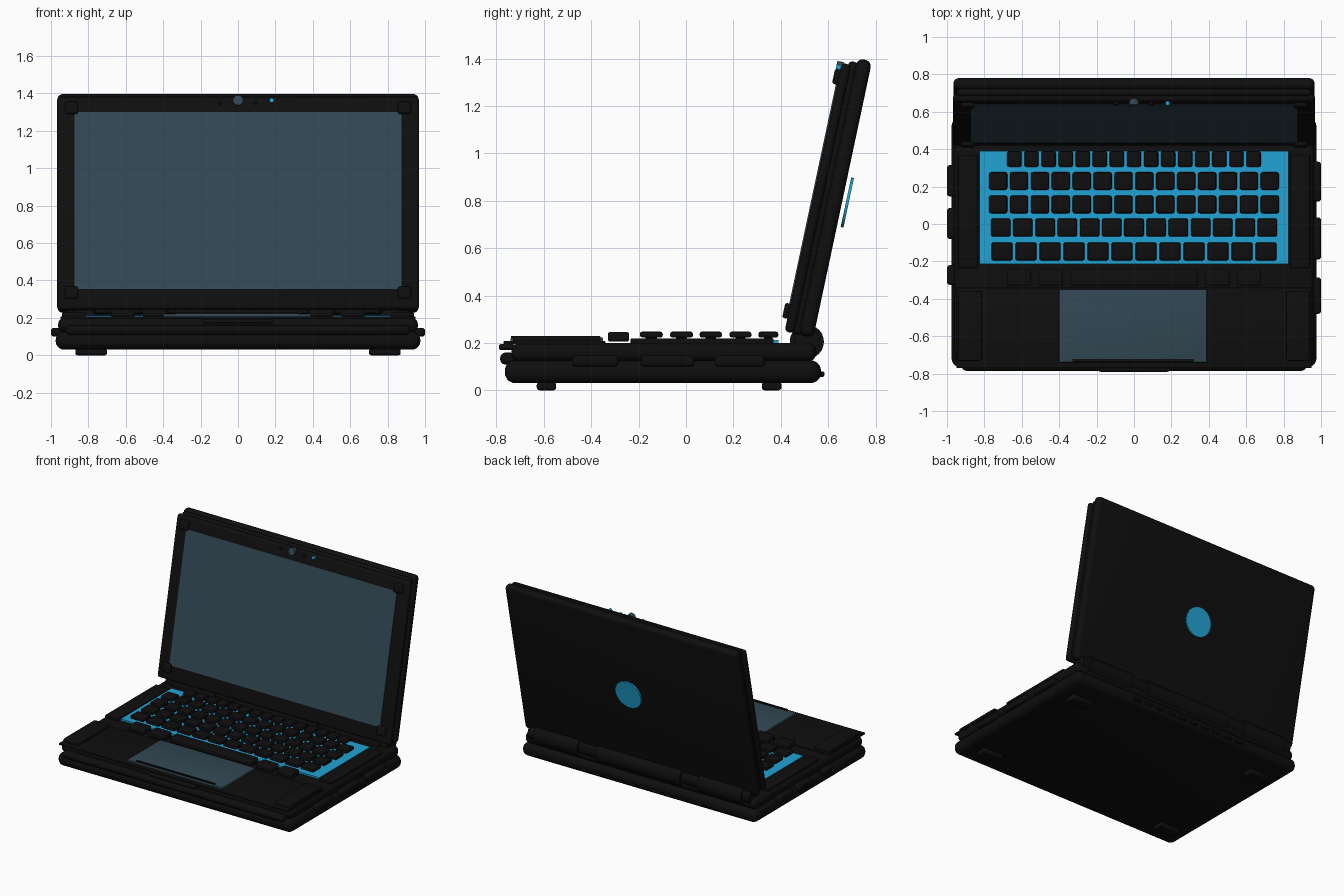
import bpy, bmesh, math
from mathutils import Matrix, Vector

if "Cube" in bpy.data.objects:
    bpy.data.objects.remove(bpy.data.objects["Cube"])


def material(name, rgb):
    m = bpy.data.materials.new(name)
    m.use_nodes = True
    m.diffuse_color = (*rgb, 1)
    bsdf = m.node_tree.nodes["Principled BSDF"]
    bsdf.inputs["Base Color"].default_value = (*rgb, 1)
    bsdf.inputs["Roughness"].default_value = 0.6
    return m


BLACK = material("matte black", (0.0045, 0.0045, 0.0045))
BLUE = material("glowing blue", (0.016, 0.37, 0.66))
GLASS = material("slate glass", (0.031, 0.064, 0.086))

# The lid leans back about the hinge
HINGE = Vector((0, 0.5, 0.23))
LID = Matrix.Translation(HINGE) @ Matrix.Rotation(math.radians(-12), 4, "X")
FLAT = Matrix.Identity(4)
parts = []


def finish(name, bm, mat, frame):
    mesh = bpy.data.meshes.new(name)
    bm.to_mesh(mesh)
    bm.free()
    mesh.materials.append(mat)
    ob = bpy.data.objects.new(name, mesh)
    ob.matrix_world = frame
    bpy.context.collection.objects.link(ob)
    parts.append(ob)
    return ob


def add_box(bm, xs, ys, zs, r, seg):
    """Rounded box spanning three (low, high) ranges."""
    size = [b - a for a, b in (xs, ys, zs)]
    mid = [(a + b) / 2 for a, b in (xs, ys, zs)]
    mat = Matrix.Translation(mid) @ Matrix.Diagonal((*size, 1))
    verts = bmesh.ops.create_cube(bm, size=1, matrix=mat)["verts"]
    if r:
        edges = list({e for v in verts for e in v.link_edges})
        bmesh.ops.bevel(bm, geom=edges, offset=min(r, min(size) * 0.48),
                        segments=seg, profile=0.5, affect="EDGES")


def box(name, xs, ys, zs, mat=BLACK, r=0.0, frame=FLAT, seg=3):
    bm = bmesh.new()
    add_box(bm, xs, ys, zs, r, seg)
    return finish(name, bm, mat, frame)


def pair(name, xs, ys, zs, mat=BLACK, r=0.0, frame=FLAT):
    box("left_" + name, xs, ys, zs, mat, r, frame)
    box("right_" + name, (-xs[1], -xs[0]), ys, zs, mat, r, frame)


def cylinder(name, centre, radius, depth, axis, mat=BLACK, frame=FLAT, sides=32):
    bm = bmesh.new()
    turn = Matrix.Rotation(math.pi / 2, 4, "Y" if axis == "X" else "X")
    bmesh.ops.create_cone(bm, cap_ends=True, segments=sides, radius1=radius,
                          radius2=radius, depth=depth,
                          matrix=Matrix.Translation(centre) @ turn)
    return finish(name, bm, mat, frame)


# Chassis
box("lower_chassis", (-0.975, 0.975), (-0.765, 0.57), (0.03, 0.127), r=0.045, seg=5)
box("upper_chassis", (-0.962, 0.962), (-0.737, 0.55), (0.122, 0.2), r=0.035, seg=5)
box("front_lip", (-0.92, 0.92), (-0.785, -0.72), (0.108, 0.16), r=0.024)
box("front_latch", (-0.19, 0.19), (-0.79, -0.72), (0.17, 0.195), r=0.01)
box("palm_plate", (-0.95, 0.95), (-0.77, -0.34), (0.195, 0.208), r=0.004)
pair("palm_pad", (0.815, 0.94), (-0.73, -0.36), (0.2, 0.23), r=0.006)
pair("speaker_strip", (0.835, 0.94), (-0.235, 0.37), (0.195, 0.218), r=0.005)

# Touchpad
box("touchpad", (-0.4, 0.39), (-0.74, -0.35), (0.2, 0.222), GLASS, 0.004)
box("touchpad_strip", (-0.33, 0.32), (-0.738, -0.722), (0.215, 0.23))

# Keyboard: backlit plate and rows of (y low, y high, half width, key count)
box("backlight_plate", (-0.825, 0.825), (-0.215, 0.39), (0.195, 0.212), BLUE)
rows = [(0.305, 0.39, 0.685, 15), (0.183, 0.277, 0.782, 14),
        (0.057, 0.152, 0.782, 14), (-0.068, 0.03, 0.772, 13),
        (-0.195, -0.098, 0.77, 12)]
bm = bmesh.new()
for low, high, half, count in rows:
    pitch = 2 * half / count
    for i in range(count):
        x = -half + pitch * i
        add_box(bm, (x + 0.007, x + pitch - 0.007), (low, high),
                (0.222, 0.248), 0.011, 2)
        add_box(bm, (x + 0.03, x + pitch - 0.03), (low + 0.025, high - 0.025),
                (0.21, 0.225), 0, 1)
finish("keys", bm, BLACK, FLAT)

# Bottom key row on the deck
box("space_bar", (-0.34, 0.34), (-0.33, -0.24), (0.205, 0.246), r=0.01)
pair("inner_modifier_key", (0.38, 0.51), (-0.33, -0.24), (0.205, 0.246), r=0.01)
pair("outer_modifier_key", (0.55, 0.68), (-0.33, -0.24), (0.205, 0.246), r=0.01)

# Side ports
for side, spans in ((1, [(-0.48, -0.285), (-0.19, 0.035), (0.12, 0.333)]),
                    (-1, [(-0.325, -0.22), (-0.08, 0.085), (0.147, 0.315)])):
    label = "left" if side > 0 else "right"
    for i, span in enumerate(spans):
        xs = sorted((side * 0.94, side * 1.0))
        box(f"{label}_port_{i + 1}", xs, span, (0.1, 0.147), r=0.015)

# Feet
for label, span in (("front", (-0.63, -0.548)), ("rear", (0.32, 0.403))):
    pair(label + "_foot", (0.7, 0.87), span, (0, 0.035), r=0.012)

# Rear vents
bm = bmesh.new()
for i in range(10):
    x = -0.5 + i * 0.1
    add_box(bm, (x + 0.015, x + 0.085), (0.54, 0.585), (0.057, 0.08), 0.008, 2)
finish("rear_vents", bm, BLACK, FLAT)

# Hinge
cylinder("hinge_rod", (0, 0.51, 0.21), 0.055, 1.84, "X")
cylinder("centre_hinge_barrel", (0, 0.51, 0.205), 0.07, 0.7, "X")
for label, s in (("left", 1), ("right", -1)):
    cylinder(label + "_hinge_barrel", (s * 0.68, 0.51, 0.205), 0.072, 0.36, "X")

# Lid: stacked shell, core and bezel
box("lid_shell", (-0.965, 0.965), (-0.025, 0.038), (0.0, 1.193), r=0.028, frame=LID, seg=5)
box("lid_core", (-0.95, 0.95), (-0.058, -0.015), (0.0, 1.175), r=0.018, frame=LID)
box("lid_bezel", (-0.968, 0.968), (-0.086, -0.045), (0.0, 1.16), r=0.018, frame=LID)
box("screen", (-0.875, 0.875), (-0.091, -0.08), (0.108, 1.075), GLASS, frame=LID)
for label, span in (("lower", (0.055, 0.12)), ("upper", (1.065, 1.13))):
    pair(label + "_bezel_corner", (0.855, 0.925), (-0.108, -0.08), span,
         r=0.01, frame=LID)

# Camera, microphones and status light
cylinder("camera_lens", (0, -0.09, 1.137), 0.027, 0.03, "Y", GLASS, LID)
cylinder("status_light", (0.18, -0.09, 1.137), 0.012, 0.03, "Y", BLUE, LID, 16)
for label, s in (("left", 1), ("right", -1)):
    cylinder(label + "_microphone", (s * 0.095, -0.088, 1.13), 0.012, 0.025, "Y",
             BLACK, LID, 16)

# Round lid badge with a hidden stem
cylinder("lid_badge", (0, 0.06, 0.588), 0.107, 0.012, "Y", BLUE, LID, 48)

# Smooth the rounded edges
bpy.ops.object.select_all(action="DESELECT")
for ob in parts:
    ob.select_set(True)
bpy.context.view_layer.objects.active = parts[0]
bpy.ops.object.shade_smooth_by_angle(angle=math.radians(35))
